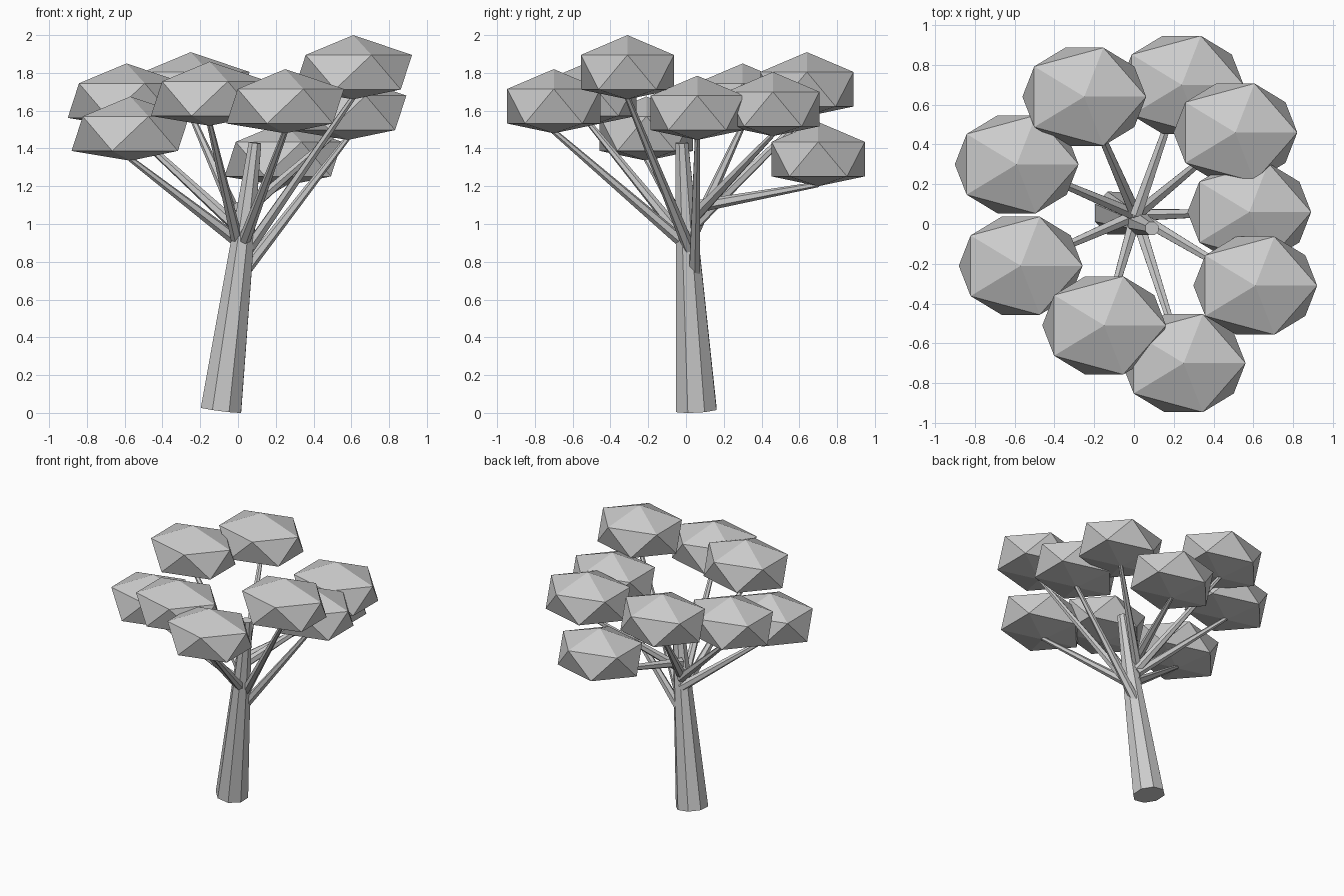
import bpy, bmesh
from mathutils import Vector

if "Cube" in bpy.data.objects:
    bpy.data.objects.remove(bpy.data.objects["Cube"])


def limb(name, start, end, r1, r2, sides):
    """Straight tapered limb with flat faces between two points."""
    a, b = Vector(start), Vector(end)
    axis = b - a
    bpy.ops.mesh.primitive_cone_add(vertices=sides, radius1=r1, radius2=r2,
                                    depth=axis.length, location=(a + b) / 2)
    ob = bpy.context.object
    ob.name = name
    ob.rotation_mode = 'QUATERNION'
    ob.rotation_quaternion = axis.to_track_quat('Z', 'Y')
    return ob


def foliage(name, centre):
    """Squashed 20-sided leaf clump with a flattened underside."""
    me = bpy.data.meshes.new(name)
    bm = bmesh.new()
    bmesh.ops.create_icosphere(bm, subdivisions=1, radius=1)
    for v in bm.verts:
        z = v.co.z
        if z > 0.9:
            h = 0.17
        elif z > 0:
            h = 0.065
        elif z > -0.9:
            h = -0.118
        else:
            h = -0.17
        v.co = (v.co.x * 0.348, v.co.y * 0.29, h)
    bm.to_mesh(me)
    bm.free()
    ob = bpy.data.objects.new(name, me)
    ob.location = centre
    bpy.context.collection.objects.link(ob)


# Leaning trunk
limb("trunk", (-0.09, 0.055, 0.015), (0.09, -0.022, 1.43), 0.116, 0.036, 8)

# Clump centre (x, y, z) and height where its branch leaves the trunk
clumps = [
    (0.58, 0.06, 1.615, 0.72),
    (0.61, -0.31, 1.83, 0.80),
    (0.25, -0.70, 1.65, 0.85),
    (-0.15, -0.51, 1.69, 0.85),
    (-0.57, -0.21, 1.505, 0.90),
    (-0.59, 0.30, 1.68, 0.97),
    (-0.25, 0.64, 1.74, 1.00),
    (0.51, 0.46, 1.635, 1.04),
    (0.24, 0.70, 1.37, 1.09),
]
for i, (x, y, z, h) in enumerate(clumps, 1):
    foliage(f"foliage_{i}", (x, y, z))
    limb(f"branch_{i}", (0.01, 0.045, h), (x, y, z - 0.16), 0.034, 0.015, 6)
